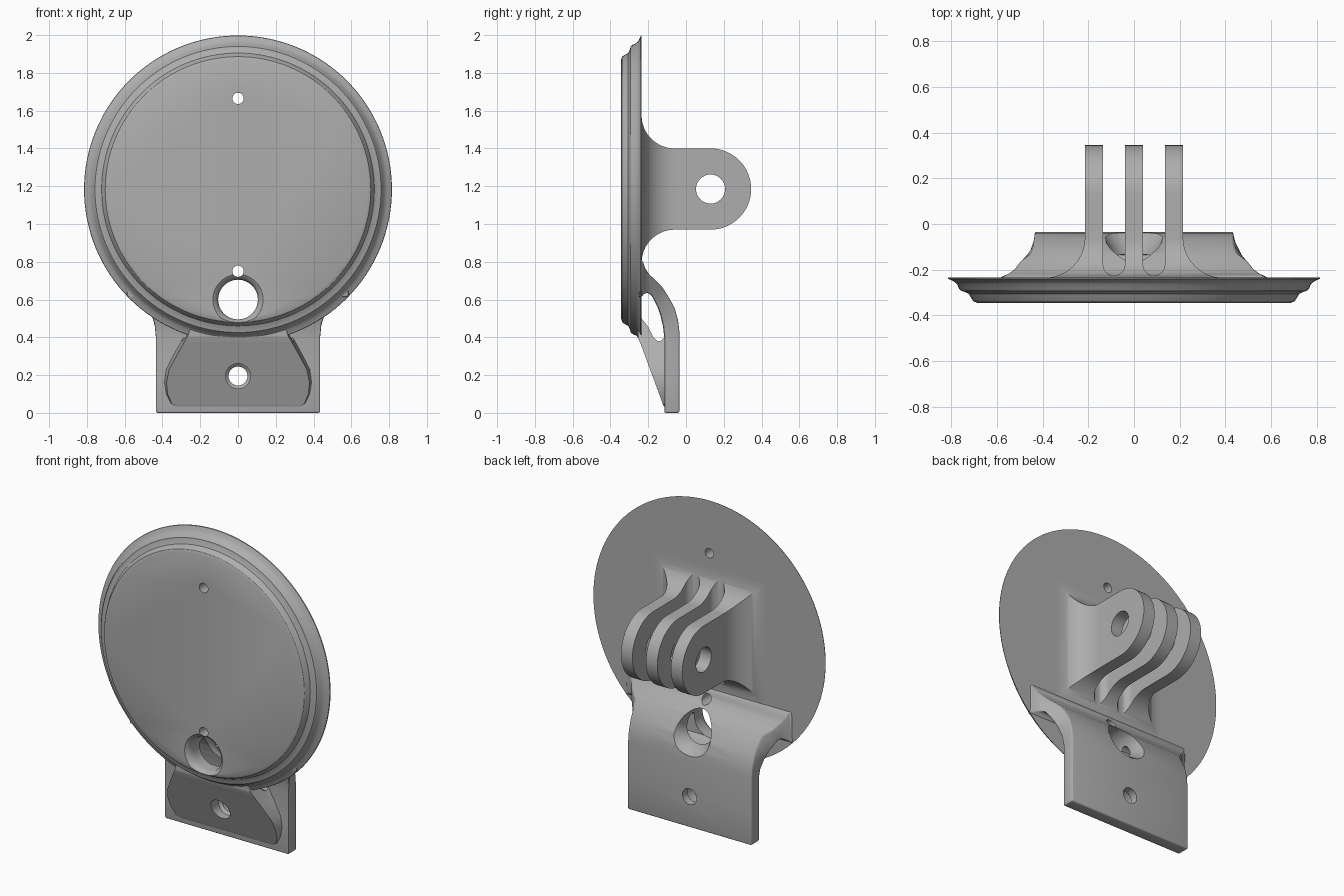
import bpy, bmesh, math
from mathutils import Vector

if "Cube" in bpy.data.objects:
    bpy.data.objects.remove(bpy.data.objects["Cube"])

grey = bpy.data.materials.new("plain grey")
grey.diffuse_color = (0.42, 0.42, 0.42, 1)
grey.use_nodes = True
grey.node_tree.nodes["Principled BSDF"].inputs["Base Color"].default_value = grey.diffuse_color


def finish(name, bm):
    bmesh.ops.recalc_face_normals(bm, faces=bm.faces)
    me = bpy.data.meshes.new(name)
    bm.to_mesh(me)
    bm.free()
    me.materials.append(grey)
    ob = bpy.data.objects.new(name, me)
    bpy.context.collection.objects.link(ob)
    return ob


def loft(name, rings):
    """Skin closed rings of equal length and cap both ends."""
    bm = bmesh.new()
    vs = [[bm.verts.new(p) for p in ring] for ring in rings]
    n = len(vs[0])
    for a, b in zip(vs, vs[1:]):
        for i in range(n):
            j = (i + 1) % n
            bm.faces.new((a[i], a[j], b[j], b[i]))
    bm.faces.new(vs[0])
    bm.faces.new(vs[-1])
    return finish(name, bm)


def lathe(name, profile, z, seg=48):
    """Turn (radius, y) points about a y axis at height z."""
    ang = [2 * math.pi * i / seg for i in range(seg)]
    return loft(name, [[(r * math.sin(a), y, z + r * math.cos(a)) for a in ang]
                       for r, y in profile])


def arc(cx, cy, r, a0, a1, n=16):
    return [(cx + r * math.cos(math.radians(a0 + (a1 - a0) * i / n)),
             cy + r * math.sin(math.radians(a0 + (a1 - a0) * i / n))) for i in range(n + 1)]


def boolean(ob, tool, op='DIFFERENCE'):
    m = ob.modifiers.new(op.lower(), 'BOOLEAN')
    m.operation, m.object, m.solver = op, tool, 'EXACT'
    tool.hide_render = True
    tool.hide_viewport = True


def apply_and_smooth(ob, angle=30):
    bpy.context.view_layer.objects.active = ob
    for o in bpy.context.selected_objects:
        o.select_set(False)
    ob.select_set(True)
    for m in list(ob.modifiers):
        bpy.ops.object.modifier_apply(modifier=m.name)
    bpy.ops.object.shade_smooth_by_angle(angle=math.radians(angle))


# Round face plate with a stepped moulded rim
disc = lathe("face_plate", [(0.815, -0.235), (0.813, -0.24), (0.79, -0.25), (0.774, -0.263),
                            (0.766, -0.282), (0.757, -0.293), (0.74, -0.297), (0.722, -0.306),
                            (0.712, -0.325), (0.703, -0.338), (0.685, -0.345)], 1.183, 128)

# Curved mounting bracket: (outer y, z, inner y, z) down the side section
section = [(-0.035, 0, -0.115, 0), (-0.035, 0.2, -0.115, 0.2), (-0.035, 0.43, -0.115, 0.40),
           (-0.042, 0.49, -0.122, 0.46), (-0.06, 0.555, -0.135, 0.515), (-0.09, 0.61, -0.15, 0.56),
           (-0.125, 0.665, -0.17, 0.60), (-0.16, 0.70, -0.185, 0.624), (-0.196, 0.735, -0.20, 0.635),
           (-0.216, 0.765, -0.22, 0.633), (-0.228, 0.80, -0.233, 0.618), (-0.25, 0.825, -0.25, 0.61)]


def half_width(y):
    """The bracket flares where it meets the plate."""
    table = [(-0.26, 0.59), (-0.232, 0.585), (-0.222, 0.555), (-0.205, 0.528),
             (-0.16, 0.493), (-0.117, 0.435), (0, 0.435)]
    for (y0, w0), (y1, w1) in zip(table, table[1:]):
        if y <= y1:
            return w0 + (w1 - w0) * (y - y0) / (y1 - y0)


rings = []
for yo, zo, yi, zi in section:
    wo, wi = half_width(yo), half_width(yi)
    rings.append([(-wo, yo, zo), (wo, yo, zo), (wi, yi, zi), (-wi, yi, zi)])
bracket = loft("mounting_bracket", rings)
bev = bracket.modifiers.new("soft edges", 'BEVEL')
bev.width, bev.segments, bev.limit_method = 0.018, 3, 'ANGLE'
bev.angle_limit = math.radians(40)

# Gusset between bracket and plate: tapered front outline met with a side wedge
outline = [(0.30, 0.02), (0.35, 0.05), (0.375, 0.10), (0.385, 0.16), (0.376, 0.23),
           (0.33, 0.32), (0.28, 0.41), (0.24, 0.52)]
outline += [(-x, z) for x, z in reversed(outline)]
gusset = loft("gusset", [[(x * s, y, z) for x, z in outline]
                         for y, s in ((-0.08, 1.04), (-0.13, 1.0), (-0.19, 0.97), (-0.27, 0.94))])
wedge = [(-0.09, 0.0), (-0.12, 0.04), (-0.24, 0.365), (-0.255, 0.40), (-0.255, 0.52),
         (-0.235, 0.50), (-0.20, 0.455), (-0.172, 0.40), (-0.155, 0.382), (-0.135, 0.378),
         (-0.118, 0.395), (-0.09, 0.40)]
boolean(gusset, loft("gusset_side_shape", [[(x, y, z) for y, z in wedge] for x in (-0.6, 0.6)]),
        'INTERSECT')

# Three-finger hinge: flared plan outline met with the rounded side outline
flare = arc(0.39, -0.06, 0.175, 270, 180)
plan = [(0.39, -0.26)] + flare + [(0.215, 0.5)]
plan += [(-x, y) for x, y in reversed(plan)]
hinge = loft("hinge_fingers", [[(x, y, z) for x, y in plan] for z in (0.7, 1.7)])
side = ([(-0.26, 0.795)] + arc(-0.06, 0.795, 0.175, 180, 90)
        + arc(0.13, 1.185, 0.215, -90, 90, 32)
        + arc(-0.06, 1.575, 0.175, 270, 180) + [(-0.26, 1.575)])
boolean(hinge, loft("hinge_side_shape", [[(x, y, z) for y, z in side] for x in (-0.7, 0.7)]),
        'INTERSECT')
for s in (-1, 1):
    slot = arc(0.0875 * s, -0.178, 0.0475, 180, 360) + [(0.0875 * s + 0.0475, 0.6),
                                                      (0.0875 * s - 0.0475, 0.6)]
    boolean(hinge, loft("slot_cutter", [[(x, y, z) for x, y in slot] for z in (0.6, 1.8)]))
pin = arc(0.13, 1.185, 0.077, 0, 348.75, 31)
boolean(hinge, loft("pin_cutter", [[(x, y, z) for y, z in pin] for x in (-0.5, 0.5)]))

# Holes running front to back
upper = lathe("upper_hole_cutter", [(0.03, -0.5), (0.03, 0.2)], 1.665, 24)
lower = lathe("lower_hole_cutter", [(0.03, -0.5), (0.03, 0.2)], 0.75, 24)
cable = lathe("cable_hole_cutter", [(0.15, -0.36), (0.133, -0.345), (0.119, -0.335), (0.109, -0.32),
                                    (0.105, -0.30), (0.105, -0.13), (0.112, -0.10),
                                    (0.126, -0.07), (0.15, -0.04), (0.15, 0.1)], 0.6)
screw = lathe("screw_hole_cutter", [(0.066, -0.5), (0.066, -0.10), (0.05, -0.085), (0.05, 0.2)], 0.195)
for tool in (upper, lower, cable):
    boolean(disc, tool)
for tool in (lower, cable, screw):
    boolean(bracket, tool)
for tool in (cable, screw):
    boolean(gusset, tool)

for part in (disc, bracket, gusset, hinge):
    apply_and_smooth(part)

# The cutters are no longer needed
for ob in list(bpy.data.objects):
    if ob.hide_render:
        bpy.data.objects.remove(ob)
